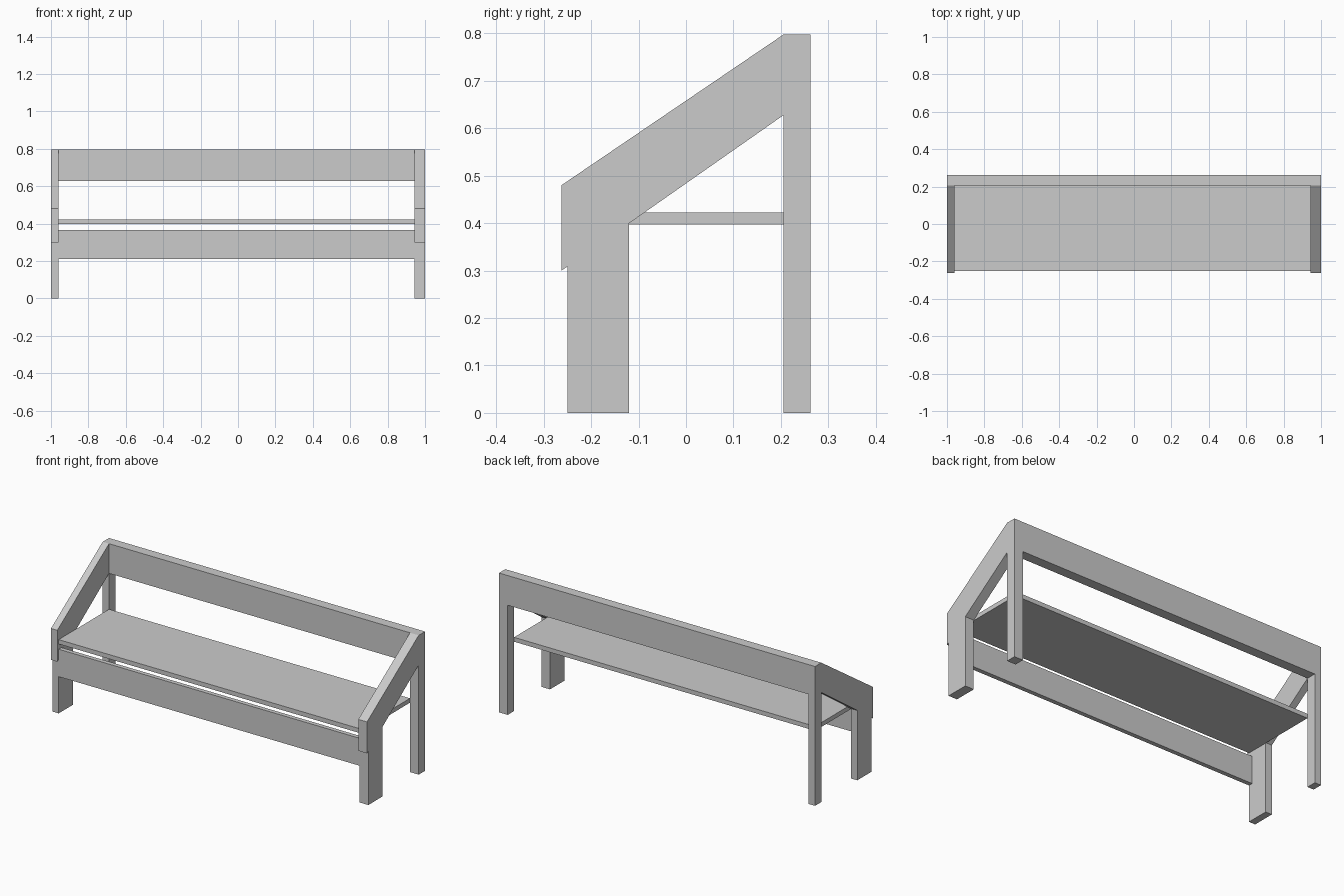
import bpy

if "Cube" in bpy.data.objects:
    bpy.data.objects.remove(bpy.data.objects["Cube"])

FRONT, BACK, INNER = -0.262, 0.262, 0.205   # bench depth limits and rear post face
SIDES = {"left": (-1.0, -0.96), "right": (0.945, 1.0)}
X0, X1 = SIDES["left"][1], SIDES["right"][0]


def extrude_x(name, profile, x0, x1):
    """Extrude a (y, z) profile, listed counter-clockwise seen from +x."""
    n = len(profile)
    verts = [(x, y, z) for x in (x0, x1) for y, z in profile]
    faces = [tuple(reversed(range(n))), tuple(range(n, 2 * n))]
    faces += [(i, (i + 1) % n, n + (i + 1) % n, n + i) for i in range(n)]
    mesh = bpy.data.meshes.new(name)
    mesh.from_pydata(verts, [], faces)
    obj = bpy.data.objects.new(name, mesh)
    bpy.context.collection.objects.link(obj)
    return obj


def board(name, y0, y1, z0, z1, x0=X0, x1=X1):
    return extrude_x(name, [(y0, z0), (y1, z0), (y1, z1), (y0, z1)], x0, x1)


def arm_bottom(y):
    """Height of the sloping underside of the arm."""
    return 0.30 + (y - FRONT) * (0.627 - 0.30) / (INNER - FRONT)


# End frames: rear post, front leg cut to the slope, sloping arm
for side, (a, b) in SIDES.items():
    board(side + "_back_post", INNER, BACK, 0, 0.797, a, b)
    extrude_x(side + "_front_leg",
              [(-0.25, 0), (-0.12, 0), (-0.12, arm_bottom(-0.12)), (-0.25, arm_bottom(-0.25))], a, b)
    extrude_x(side + "_arm",
              [(FRONT, 0.30), (INNER, 0.627), (INNER, 0.797), (FRONT, 0.48)], a, b)

# Long boards between the frames
board("seat", -0.25, INNER, 0.397, 0.422)
board("backrest", INNER, BACK, 0.627, 0.797)
board("front_apron", -0.25, -0.225, 0.21, 0.367)
